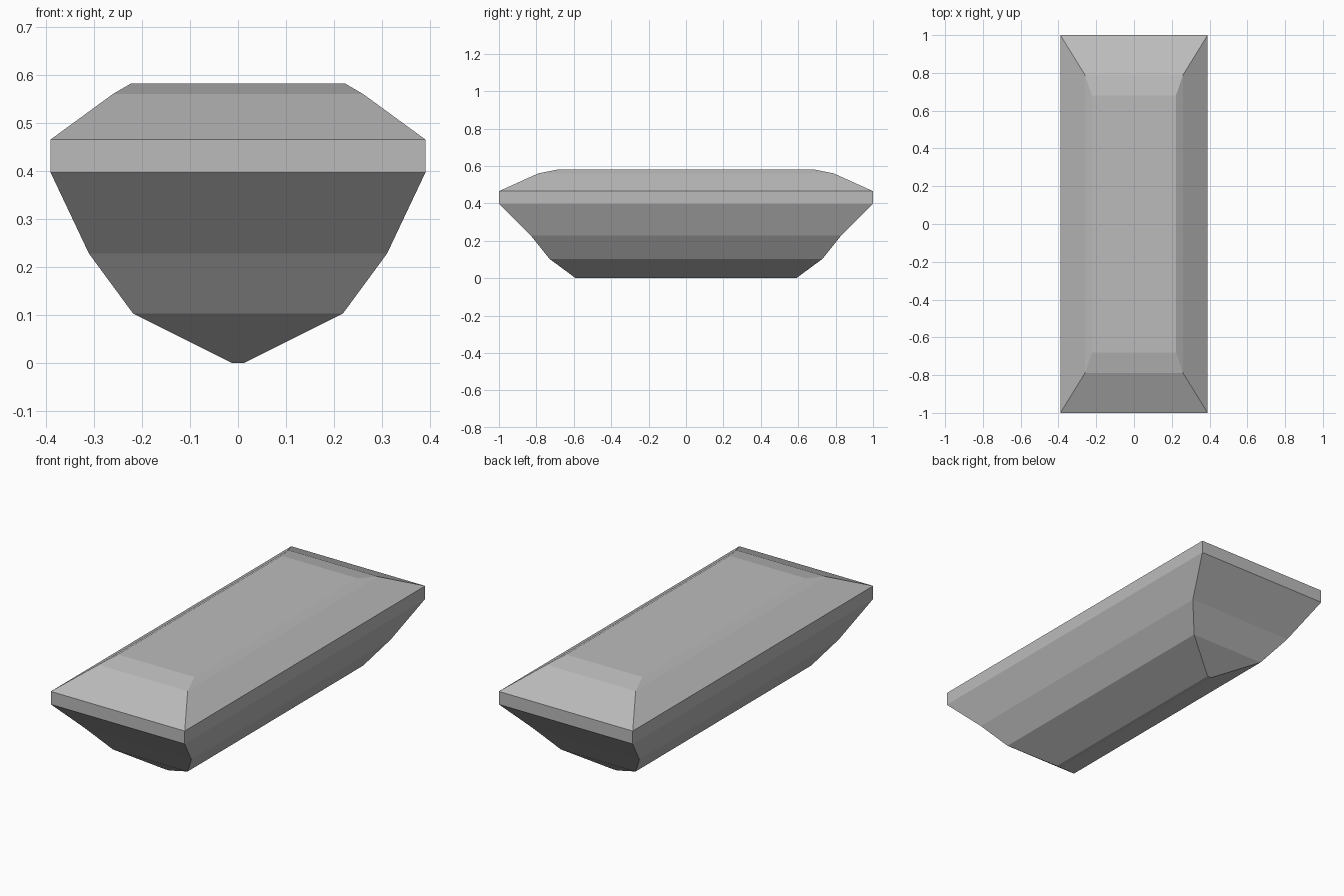
import bpy
import bmesh

cube = bpy.data.objects.get("Cube")
if cube:
    bpy.data.objects.remove(cube, do_unlink=True)


def flat_material(name, rgb):
    mat = bpy.data.materials.new(name)
    mat.use_nodes = True
    color = (*rgb, 1.0)
    mat.diffuse_color = color
    mat.node_tree.nodes["Principled BSDF"].inputs["Base Color"].default_value = color
    return mat


# Rectangular sections from keel to crown: half width, half length, height
SECTIONS = [
    (0.012, 0.59, 0.0),
    (0.218, 0.73, 0.103),
    (0.31, 0.83, 0.228),
    (0.39, 1.0, 0.397),
    (0.39, 1.0, 0.465),
    (0.26, 0.79, 0.56),
    (0.222, 0.68, 0.582),
]


def loft_rectangles(name, sections, mat):
    bm = bmesh.new()
    corners = [(-1, -1), (1, -1), (1, 1), (-1, 1)]
    rings = [[bm.verts.new((sx * w, sy * l, z)) for sx, sy in corners]
             for w, l, z in sections]
    # Side facets between neighbouring sections
    for low, high in zip(rings, rings[1:]):
        for i in range(4):
            j = (i + 1) % 4
            bm.faces.new((low[i], low[j], high[j], high[i]))
    # Keel and crown caps
    bm.faces.new(rings[0][::-1])
    bm.faces.new(rings[-1])
    bmesh.ops.recalc_face_normals(bm, faces=bm.faces)
    mesh = bpy.data.meshes.new(name)
    bm.to_mesh(mesh)
    bm.free()
    mesh.materials.append(mat)
    obj = bpy.data.objects.new(name, mesh)
    bpy.context.collection.objects.link(obj)
    return obj


# Faceted baguette-cut stone
loft_rectangles("faceted_stone", SECTIONS, flat_material("mid_grey", (0.5, 0.5, 0.5)))
